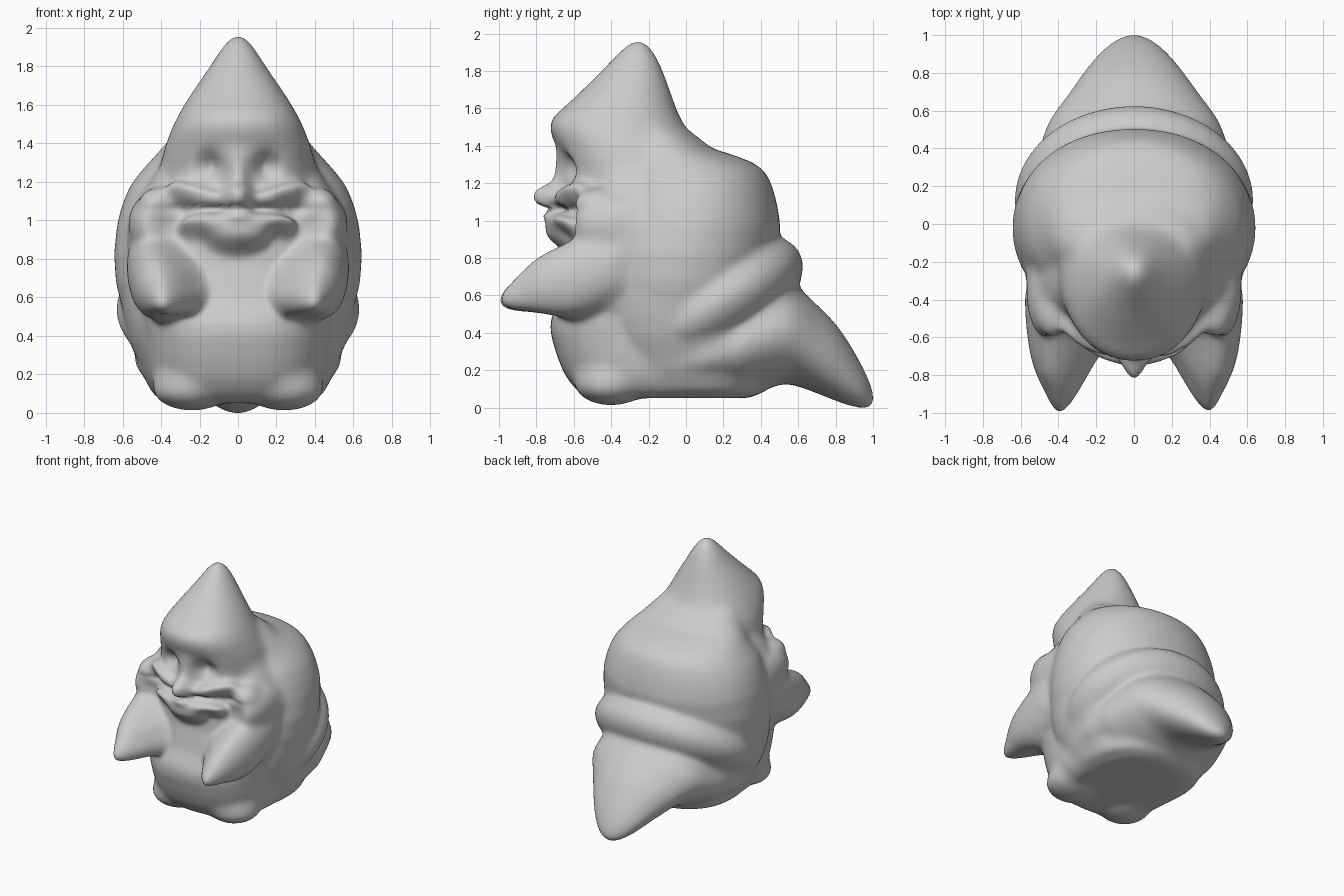
import bpy, bmesh, math
from mathutils import Matrix, Vector
from mathutils.bvhtree import BVHTree

form = bmesh.new()  # rough overlapping volumes, later wrapped by one skin


def loft(axis, sections, power=1.0, n=48):
    """Closed skin over rings: (position, low, high, half width, x centre)."""
    rings = []
    for s in sections:
        pos, lo, hi, hw = s[:4]
        xc = s[4] if len(s) > 4 else 0
        ring = []
        for i in range(n):
            t = 2 * math.pi * i / n
            c, d = math.cos(t), math.sin(t)
            x = xc + hw * math.copysign(abs(c) ** power, c)
            v = (lo + hi) / 2 + (hi - lo) / 2 * math.copysign(abs(d) ** power, d)
            ring.append(form.verts.new((x, v, pos) if axis == 'z' else (x, pos, v)))
        rings.append(ring)
    for a, b in zip(rings, rings[1:]):
        for i in range(n):
            j = (i + 1) % n
            form.faces.new((a[i], a[j], b[j], b[i]))
    form.faces.new(rings[0])
    form.faces.new(rings[-1])


def blob(loc, radii, tilt=0, yaw=0, roll=0):
    """Ellipsoid rolled about y, tilted about x, then turned about z."""
    m = (Matrix.Translation(loc) @ Matrix.Rotation(yaw, 4, 'Z') @ Matrix.Rotation(tilt, 4, 'X')
         @ Matrix.Rotation(roll, 4, 'Y') @ Matrix.Diagonal((*radii, 1)))
    bmesh.ops.create_uvsphere(form, u_segments=40, v_segments=24, radius=1, matrix=m)


# Pointed hood and head
loft('z', [
    (0.95, -.58, .30, .45), (1.1, -.62, .25, .43), (1.2, -.635, .2, .42), (1.3, -.66, .15, .40),
    (1.4, -.695, .08, .385), (1.5, -.745, .0, .345), (1.55, -.75, -.02, .325),
    (1.62, -.665, -.055, .285), (1.7, -.58, -.08, .235), (1.8, -.48, -.11, .165),
    (1.88, -.405, -.135, .115), (1.95, -.345, -.165, .075), (2.005, -.30, -.21, .04)], 0.92)

# Cowl falling over the shoulders and back
loft('z', [
    (0.5, -.5, .40, .56), (0.6, -.52, .43, .61), (0.7, -.53, .46, .635), (0.85, -.53, .49, .645),
    (1.0, -.5, .505, .63), (1.1, -.48, .49, .605), (1.2, -.45, .465, .565), (1.28, -.4, .43, .505),
    (1.33, -.38, .37, .46), (1.37, -.38, .27, .425), (1.41, -.35, .14, .39),
    (1.52, -.32, .0, .3)], 0.95)

# Cape over the upper arms, joining sleeves to the back
loft('z', [
    (.45, -.55, .3, .46), (.55, -.57, .3, .51), (.7, -.58, .3, .555), (.85, -.58, .3, .575),
    (1.0, -.57, .3, .575), (1.1, -.55, .25, .54), (1.2, -.52, .2, .475), (1.3, -.48, .1, .41)], 0.55)

# Belly, base and flanks of the robe
loft('z', [
    (.075, -.52, .35, .36), (.12, -.59, .42, .43), (.2, -.65, .47, .465), (.3, -.69, .48, .48),
    (.42, -.725, .5, .49), (.5, -.725, .5, .50), (.62, -.67, .5, .51), (.8, -.63, .5, .52),
    (1.0, -.62, .4, .50)], 0.78)
loft('z', [
    (.1, -.35, .42, .43), (.2, -.42, .45, .485), (.3, -.46, .47, .525), (.4, -.5, .48, .565),
    (.5, -.52, .48, .59), (.6, -.52, .48, .61), (.7, -.52, .45, .61)], 0.85)

# Middle fold and tail cone
blob((0, .125, .565), (.635, .565, .28), math.radians(32))
loft('y', [
    (-.1, .1, .4, .5), (.1, .09, .52, .54), (.3, .09, .63, .53), (.45, .13, .69, .49),
    (.55, .16, .69, .45), (.62, .14, .65, .40), (.7, .10, .575, .34), (.8, .06, .48, .27),
    (.88, .01, .36, .21), (.95, -.015, .24, .145), (.99, -.01, .15, .085),
    (1.015, .02, .1, .04)])

# Nose, nose bridge, chin and lower lip
blob((0, -.72, 1.165), (.075, .14, .065), math.radians(15))
blob((0, -.66, 1.27), (.05, .06, .12))
blob((0, -.64, .95), (.17, .12, .07))
blob((0, -.64, 1.02), (.33, .12, .045))

for s in (-1, 1):
    # Sleeves ending in points
    loft('y', [
        (-.35, .60, 1.0, .14, s * .44), (-.5, .53, .97, .145, s * .43), (-.6, .50, .93, .14, s * .425),
        (-.7, .505, .885, .135, s * .415), (-.8, .515, .84, .12, s * .40),
        (-.88, .515, .765, .10, s * .38), (-.96, .505, .69, .075, s * .37),
        (-1.03, .53, .645, .04, s * .365)], 0.95)
    # Shoulder folds, cheek folds, cheeks and feet
    blob((s * .46, -.36, 1.0), (.11, .25, .16))
    blob((s * .42, -.48, 1.10), (.10, .13, .10))
    blob((s * .21, -.62, 1.165), (.20, .09, .045), 0, s * .35, -s * .25)
    blob((s * .24, -.40, .155), (.21, .2, .12))

# Wrap one continuous skin around the volumes
tree = BVHTree.FromBMesh(form)
form.free()
skin = bmesh.new()
bmesh.ops.create_icosphere(skin, subdivisions=7, radius=1)
centre = Vector((0, -.05, .7))
for v in skin.verts:
    d = v.co.normalized()
    hit = tree.ray_cast(centre + d * 3, -d)[0]
    v.co = hit if hit else centre + d * .5
for _ in range(16):
    bmesh.ops.smooth_vert(skin, verts=skin.verts, factor=0.5,
                          use_axis_x=True, use_axis_y=True, use_axis_z=True)
skin.normal_update()

# Press in the eyes, mouth and brow, and raise the eyeballs
dents = [(0, 1.085, .28, .02, .06), (0, 1.42, .25, .05, .012)]
for s in (-1, 1):
    dents += [(s * .15, 1.31, .06, .06, .085), (s * .165, 1.31, .028, .035, -.025)]
for v in skin.verts:
    if v.co.y < -.45 and v.normal.y < 0:
        x, z = v.co.x, v.co.z
        push = sum(d * math.exp(-((x - cx) / rx) ** 2 - ((z - cz) / rz) ** 2)
                   for cx, cz, rx, rz, d in dents)
        v.co.y += push * min(1, -v.normal.y * 1.5)

# Rest on the ground
low = min(v.co.z for v in skin.verts)
for v in skin.verts:
    v.co.z -= low
for f in skin.faces:
    f.smooth = True

mesh = bpy.data.meshes.new("hooded_body")
skin.to_mesh(mesh)
skin.free()
clay = bpy.data.materials.new("grey_clay")
clay.diffuse_color = (0.6, 0.6, 0.6, 1)
mesh.materials.append(clay)
bpy.context.collection.objects.link(bpy.data.objects.new("hooded_body", mesh))
